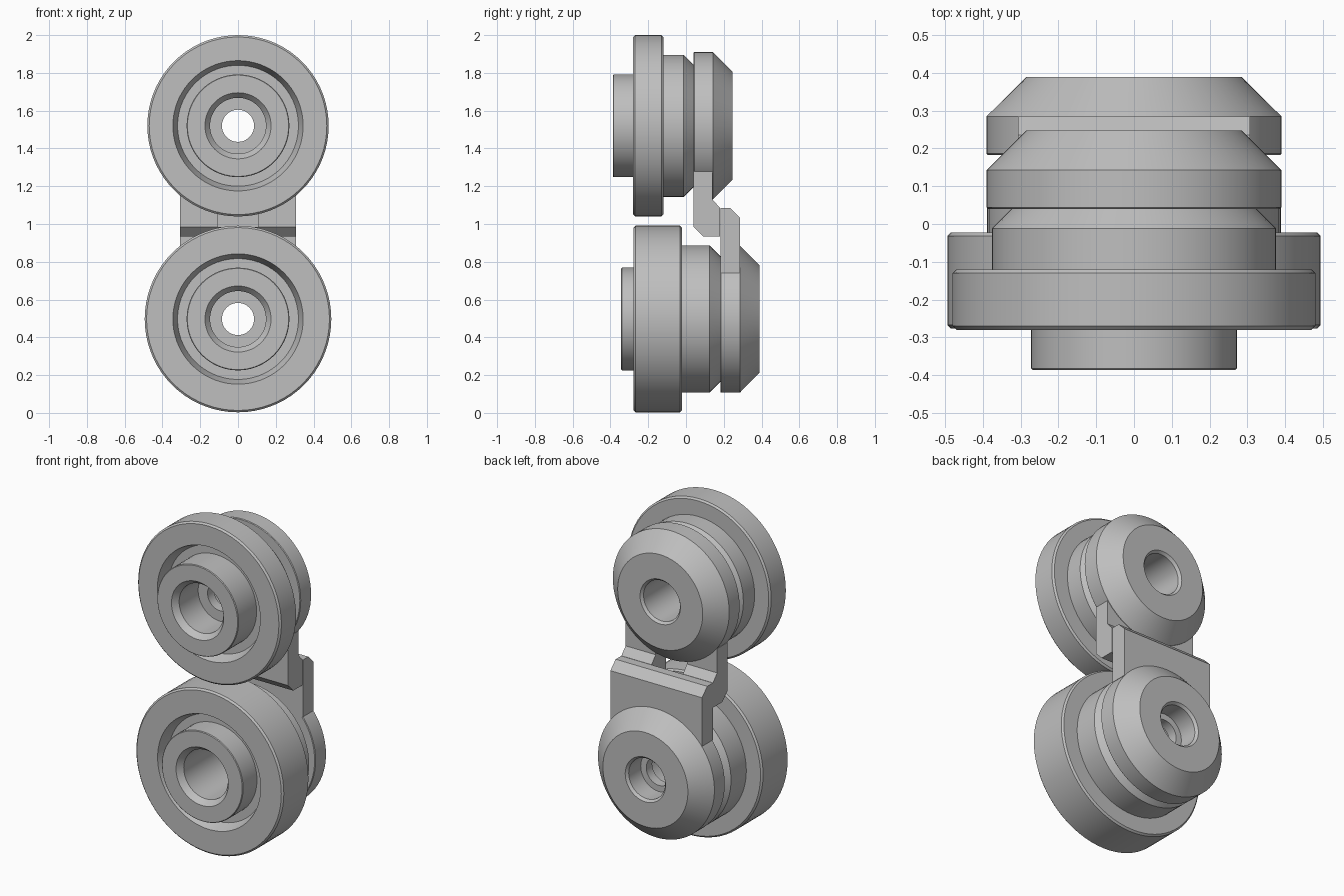
import bpy, bmesh, math

cube = bpy.data.objects.get("Cube")
if cube:
    bpy.data.objects.remove(cube, do_unlink=True)

grey = bpy.data.materials.new("plain_grey")
grey.use_nodes = True
colour = (0.52, 0.52, 0.52, 1)
grey.diffuse_color = colour
grey.node_tree.nodes["Principled BSDF"].inputs["Base Color"].default_value = colour

SEGMENTS = 72


def finish(name, bm, z=0.0):
    bmesh.ops.recalc_face_normals(bm, faces=bm.faces)
    mesh = bpy.data.meshes.new(name)
    bm.to_mesh(mesh)
    bm.free()
    mesh.materials.append(grey)
    obj = bpy.data.objects.new(name, mesh)
    obj.location.z = z
    bpy.context.collection.objects.link(obj)
    bpy.ops.object.select_all(action="DESELECT")
    obj.select_set(True)
    bpy.context.view_layer.objects.active = obj
    bpy.ops.object.shade_smooth_by_angle(angle=math.radians(25))
    return obj


def revolve(name, profile, z):
    """Turn a closed (radius, y) profile about the y axis."""
    bm = bmesh.new()
    rings = []
    for i in range(SEGMENTS):
        a = math.tau * i / SEGMENTS
        rings.append([bm.verts.new((r * math.sin(a), y, r * math.cos(a)))
                      for r, y in profile])
    n = len(profile)
    for i in range(SEGMENTS):
        a, b = rings[i], rings[(i + 1) % SEGMENTS]
        for j in range(n):
            k = (j + 1) % n
            bm.faces.new((a[j], a[k], b[k], b[j]))
    return finish(name, bm, z)


def extrude_x(name, outline, x0, x1):
    """Prism along x from a (y, z) outline."""
    bm = bmesh.new()
    face = bm.faces.new([bm.verts.new((x0, y, z)) for y, z in outline])
    out = bmesh.ops.extrude_face_region(bm, geom=[face])
    moved = [v for v in out["geom"] if isinstance(v, bmesh.types.BMVert)]
    bmesh.ops.translate(bm, verts=moved, vec=(x1 - x0, 0, 0))
    return finish(name, bm)


BORE, HOLE, HUB, CAP, CAP_END = 0.148, 0.085, 0.272, 0.39, 0.285


def roller(label, z, hub_y, front, back, rim, neck, neck_end, cap_y, bore_floor):
    e = 0.01
    cap_edge, cap_back = cap_y + 0.103, cap_y + 0.207
    groove = neck - (cap_y - neck_end)
    # flanged wheel with raised hub, tapered recess and neck
    wheel = [(BORE, hub_y + 0.035), (0.175, hub_y), (HUB - 0.004, hub_y),
             (HUB, hub_y + 0.004), (HUB, front + 0.07), (0.32, front + 0.07),
             (0.345, front), (rim - e, front), (rim, front + e),
             (rim, back - e), (rim - e, back), (neck, back),
             (neck, neck_end), (groove, cap_y)]
    # conical cap behind the wheel
    cap = [(CAP - 0.004, cap_y), (CAP, cap_y + 0.004), (CAP, cap_edge),
           (CAP_END, cap_back), (0.135, cap_back), (0.122, cap_back - 0.015)]
    if bore_floor < cap_y:
        wheel += [(0.122, cap_y), (0.122, bore_floor + 0.06),
                  (HOLE, bore_floor + 0.06), (HOLE, bore_floor), (BORE, bore_floor)]
        cap += [(0.122, cap_y)]
    else:
        wheel += [(BORE, cap_y)]
        cap += [(0.122, cap_back - 0.13), (HOLE, cap_back - 0.13),
                (HOLE, cap_y + 0.02), (BORE, cap_y + 0.02), (BORE, cap_y)]
    revolve(label + "_wheel", wheel, z)
    revolve(label + "_cap", cap, z)


roller("upper", 1.52, -0.387, -0.28, -0.12, 0.48, 0.376, -0.012, 0.04, -0.17)
roller("lower", 0.497, -0.343, -0.277, -0.022, 0.494, 0.389, 0.125, 0.182, 0.2)

# upper hook: two side tabs joined by a bar, leaving a window between them
HALF, GAP = 0.307, 0.105
tab = [(0.04, 1.277), (0.04, 0.985), (0.09, 0.935), (0.18, 0.935),
       (0.18, 1.085), (0.14, 1.13), (0.14, 1.277)]
extrude_x("upper_hook_left_tab", tab, GAP, HALF)
extrude_x("upper_hook_right_tab", tab, -HALF, -GAP)
extrude_x("upper_hook_bar", tab[1:4] + [(0.18, 0.985)], -GAP, GAP)

# lower hook plate
plate = [(0.182, 0.74), (0.182, 1.085), (0.235, 1.085), (0.285, 1.035), (0.285, 0.74)]
extrude_x("lower_hook_plate", plate, -HALF, HALF)
